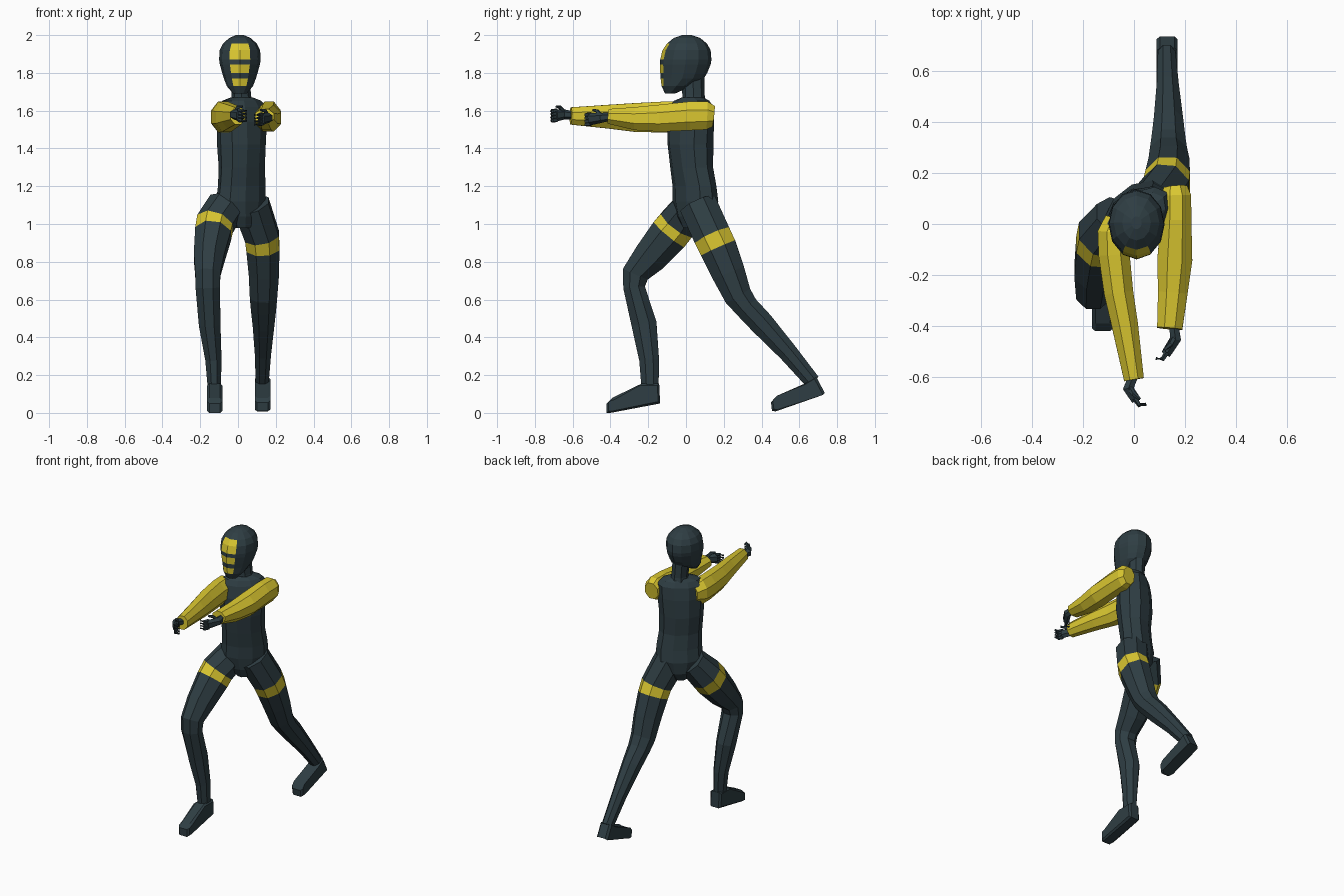
import bpy, bmesh, math
from mathutils import Vector


def material(name, rgb):
    m = bpy.data.materials.new(name)
    m.diffuse_color = (*rgb, 1)
    return m


DARK = material("dark slate", (0.028, 0.048, 0.057))
YELLOW = material("mustard yellow", (0.70, 0.57, 0.03))


def skin(name, loops, mats=(DARK,), rule=None):
    """Join matching vertex loops into a closed flat-shaded mesh."""
    bm = bmesh.new()
    rows = [[bm.verts.new(p) for p in loop] for loop in loops]
    n = len(rows[0])
    for s in range(len(rows) - 1):
        for k in range(n):
            j = (k + 1) % n
            f = bm.faces.new((rows[s][k], rows[s][j], rows[s + 1][j], rows[s + 1][k]))
            if rule:
                f.material_index = rule(s, k)
    bm.faces.new(rows[0][::-1])
    bm.faces.new(rows[-1])
    bmesh.ops.recalc_face_normals(bm, faces=bm.faces[:])
    me = bpy.data.meshes.new(name)
    bm.to_mesh(me)
    bm.free()
    for m in mats:
        me.materials.append(m)
    ob = bpy.data.objects.new(name, me)
    bpy.context.collection.objects.link(ob)
    return ob


def stack(name, rings, n, twist=0, **kw):
    """Level rings: (z, centre x, centre y, half width, half depth)."""
    c, s = math.cos(twist), math.sin(twist)
    loops = []
    for z, cx, cy, a, b in rings:
        loop = []
        for k in range(n):
            t = math.tau * k / n
            u, v = a * math.cos(t) * 1.02, b * math.sin(t) * 1.02
            loop.append((cx + u * c - v * s, cy + u * s + v * c, z))
        loops.append(loop)
    return skin(name, loops, **kw)


def tube(name, pts, n=8, **kw):
    """Rings square to a path: (x, y, z, half width, half depth)."""
    P = [Vector(p[:3]) for p in pts]
    loops = []
    for i, p in enumerate(P):
        t = Vector((0, 0, 0))
        if i > 0:
            t += (p - P[i - 1]).normalized()
        if i < len(P) - 1:
            t += (P[i + 1] - p).normalized()
        t.normalize()
        side = (Vector((1, 0, 0)) - t * t.x).normalized()
        up = t.cross(side)
        q = 1.03
        loops.append([p + side * (pts[i][3] * q * math.cos(a)) + up * (pts[i][4] * q * math.sin(a))
                      for a in (math.tau * (k + 0.5) / n for k in range(n))])
    return skin(name, loops, **kw)


# Head with three yellow face panels chosen by ring and by facing forward
head_rings = [
    (1.69, 0.01, -0.085, 0.035, 0.025), (1.73, 0.01, -0.05, 0.068, 0.078),
    (1.77, 0.01, -0.02, 0.083, 0.112), (1.80, 0.01, -0.012, 0.092, 0.122),
    (1.845, 0.01, -0.004, 0.104, 0.132), (1.87, 0.01, -0.001, 0.108, 0.133),
    (1.92, 0.01, 0.003, 0.105, 0.125), (1.955, 0.01, 0.005, 0.088, 0.104),
    (1.985, 0.01, 0.005, 0.055, 0.068), (2.0, 0.01, 0.005, 0.02, 0.025)]
stack("head", head_rings, 12, mats=(DARK, YELLOW),
      rule=lambda s, k: int(s in (1, 3, 5, 6) and k in (8, 9)))

# Neck
stack("neck", [(1.62, 0.02, 0.045, 0.062, 0.065), (1.68, 0.018, 0.04, 0.05, 0.058),
               (1.80, 0.01, 0.035, 0.05, 0.06)], 8)

# Torso, turned at the waist
TWIST = math.radians(38)
stack("torso", [
    (0.98, 0.015, 0.04, 0.05, 0.06), (1.04, 0.015, 0.05, 0.11, 0.09),
    (1.12, 0.015, 0.05, 0.145, 0.10), (1.20, 0.02, 0.045, 0.14, 0.095),
    (1.30, 0.02, 0.03, 0.132, 0.098), (1.42, 0.018, 0.024, 0.136, 0.11),
    (1.54, 0.02, 0.025, 0.145, 0.105), (1.62, 0.02, 0.03, 0.145, 0.088),
    (1.652, 0.02, 0.03, 0.12, 0.07), (1.67, 0.02, 0.035, 0.06, 0.055)], 10, TWIST)

# Legs, each with a yellow thigh band on its second segment
legs = {
    "right_leg": [(-0.06, 0.025, 1.10, 0.10, 0.09), (-0.122, -0.045, 1.0, 0.103, 0.108),
                  (-0.132, -0.088, 0.947, 0.1, 0.11), (-0.153, -0.19, 0.825, 0.085, 0.095),
                  (-0.16, -0.268, 0.735, 0.07, 0.075), (-0.16, -0.275, 0.665, 0.068, 0.06),
                  (-0.15, -0.222, 0.47, 0.06, 0.07), (-0.13, -0.195, 0.28, 0.045, 0.055),
                  (-0.125, -0.19, 0.12, 0.036, 0.047)],
    "left_leg": [(0.07, 0.065, 1.10, 0.10, 0.105), (0.127, 0.14, 0.935, 0.095, 0.105),
                 (0.132, 0.17, 0.872, 0.092, 0.104), (0.137, 0.225, 0.74, 0.084, 0.093),
                 (0.135, 0.275, 0.62, 0.076, 0.078), (0.135, 0.32, 0.56, 0.07, 0.068),
                 (0.135, 0.40, 0.475, 0.06, 0.067), (0.132, 0.54, 0.32, 0.045, 0.053),
                 (0.128, 0.67, 0.165, 0.036, 0.043)]}
for name, pts in legs.items():
    tube(name, pts, mats=(DARK, YELLOW), rule=lambda s, k: int(s == 1))


# Feet: a side profile made into a tapered solid
def foot(name, x, profile):
    loops = []
    for u, inset in ((-1, 0.01), (-0.7, 0), (0.7, 0), (1, 0.01)):
        cy = sum(p[0] for p in profile) / len(profile)
        cz = sum(p[1] for p in profile) / len(profile)
        loops.append([(x + u * 0.041, y + inset * math.copysign(1, cy - y),
                       z + inset * math.copysign(1, cz - z)) for y, z in profile])
    skin(name, loops)


foot("right_foot", -0.123, [(-0.137, 0.05), (-0.142, 0.155), (-0.235, 0.155), (-0.39, 0.08),
                            (-0.42, 0.05), (-0.42, 0.0), (-0.40, 0.0)])
foot("left_foot", 0.13, [(0.735, 0.105), (0.69, 0.19), (0.64, 0.16), (0.47, 0.08),
                         (0.45, 0.055), (0.455, 0.01), (0.475, 0.008)])

# Arms: yellow sleeves held forward
tube("right_sleeve", [(-0.065, 0.02, 1.565, 0.05, 0.06), (-0.08, -0.035, 1.567, 0.066, 0.086),
                      (-0.078, -0.12, 1.566, 0.064, 0.086), (-0.06, -0.27, 1.564, 0.06, 0.08),
                      (-0.035, -0.40, 1.568, 0.054, 0.067), (0.0, -0.61, 1.572, 0.041, 0.048)],
     mats=(YELLOW,))
tube("left_sleeve", [(0.162, 0.145, 1.57, 0.048, 0.058), (0.165, 0.11, 1.574, 0.062, 0.078),
                     (0.165, 0.02, 1.572, 0.063, 0.08), (0.16, -0.14, 1.56, 0.072, 0.075),
                     (0.152, -0.27, 1.558, 0.061, 0.064), (0.14, -0.41, 1.57, 0.052, 0.041)],
     mats=(YELLOW,))


# Hands: palm, four curled fingers and a thumb
def hand(side, pts, inward):
    a, b, c = (Vector(p) for p in pts)
    h = (c - b).normalized()
    up = Vector((0, 0, 1))
    curl = up.cross(h).normalized()
    if curl.x * inward < 0:
        curl = -curl
    tube(side + "_palm", [(*a, 0.02, 0.02), (*b, 0.024, 0.026), (*c, 0.02, 0.032)], 6)
    for i in range(4):
        base = c - h * 0.008 + up * (i - 1.5) * 0.017
        mid = base + h * 0.032
        tip = mid + h * 0.012 + curl * 0.024
        tube(f"{side}_finger_{i + 1}", [(*base, 0.011, 0.011), (*mid, 0.01, 0.01),
                                        (*tip, 0.007, 0.007)], 5)
    root = b + up * 0.01 + curl * 0.005
    tube(side + "_thumb", [(*root, 0.012, 0.012), (*(root + h * 0.03 + up * 0.03), 0.01, 0.01),
                           (*(root + h * 0.06 + up * 0.038 + curl * 0.01), 0.006, 0.006)], 5)


hand("right", [(0.0, -0.59, 1.575), (-0.022, -0.645, 1.58), (0.008, -0.69, 1.575)], 1)
hand("left", [(0.155, -0.39, 1.57), (0.163, -0.45, 1.562), (0.125, -0.51, 1.555)], -1)
